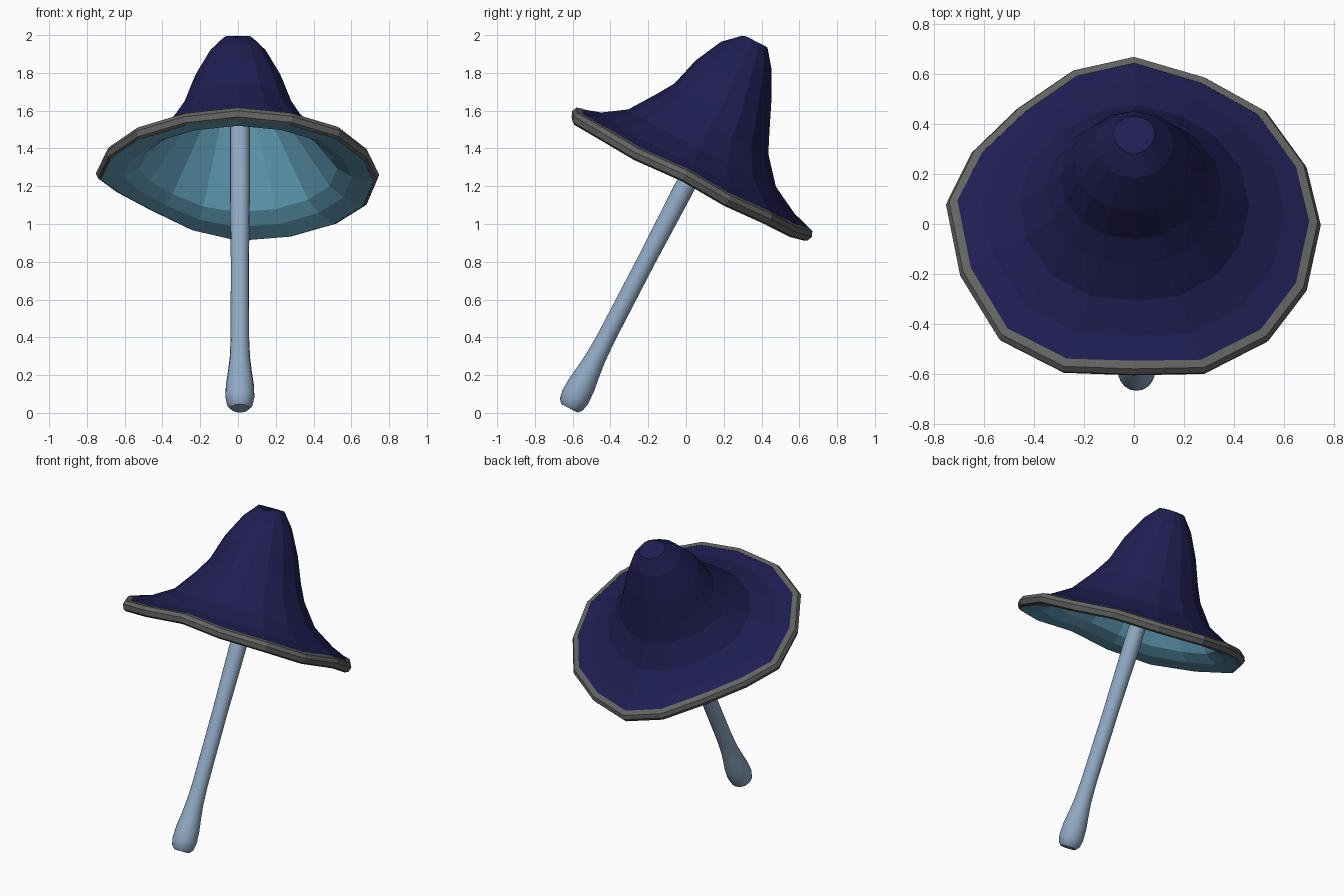
import bpy, bmesh, math
from mathutils import Matrix

if "Cube" in bpy.data.objects:
    bpy.data.objects.remove(bpy.data.objects["Cube"])

TILT = Matrix.Translation((0, -0.6, 0.04)) @ Matrix.Rotation(math.radians(-27.5), 4, 'X')

# Hand-shaped unevenness of the brim, per side: (sideways, forward, lift) in hundredths
WARP = [(0, -3.5, -.5), (0, -4, -2), (0, -2.7, -1.4), (0, -3, -2),
        (0, 0, -.5), (4, -2, 2.2), (6, -5, 5.3), (4, -2, 6.5),
        (-.5, 3.5, 4), (-.5, 0, 1), (-1, -4.5, -2), (0, -4, -2),
        (0, -1, 0), (0, -4.5, -2), (1, -5, -2), (0, -5, -2.5)]


def material(name, rgb):
    m = bpy.data.materials.new(name)
    m.diffuse_color = (*rgb, 1)
    m.use_nodes = True
    m.node_tree.nodes["Principled BSDF"].inputs["Base Color"].default_value = m.diffuse_color
    return m


def lathe(name, rings, mat, stretch=1.0, brim=False, shift=(0, 0), closed=False,
          cap_start=False, cap_end=False, flip=False, dent=0.0):
    """Skin 16-sided rings of (radius, height, centre offset) around the tilted axis."""
    sides = 16
    bm = bmesh.new()
    loops = []
    for k, (r, h, c) in enumerate(rings):
        loop = []
        for i in range(sides):
            a = 2 * math.pi * i / sides
            x = r * stretch * math.cos(a) + shift[0]
            y = r * math.sin(a) + c + shift[1]
            z = h
            if brim:
                w = min(1, (r / 0.67) ** 3)
                dx, dy, dz = (d * 0.01 * w for d in WARP[i])
                x, y, z = x + dx, y + dy, z + dz - 0.02 * w * math.cos(a) ** 2
            if k == len(rings) - 1:
                z -= dent * max(0, -math.sin(a)) ** 8
            loop.append(bm.verts.new((x, y, z)))
        loops.append(loop)
    pairs = list(zip(loops, loops[1:]))
    if closed:
        pairs.append((loops[-1], loops[0]))
    for a, b in pairs:
        for i in range(sides):
            j = (i + 1) % sides
            bm.faces.new((a[i], a[j], b[j], b[i]))
    if cap_start:
        bm.faces.new(loops[0][::-1])
    if cap_end:
        bm.faces.new(loops[-1])
    if flip:
        bmesh.ops.reverse_faces(bm, faces=bm.faces[:])
    bm.transform(TILT)
    me = bpy.data.meshes.new(name)
    bm.to_mesh(me)
    bm.free()
    me.materials.append(mat)
    ob = bpy.data.objects.new(name, me)
    bpy.context.collection.objects.link(ob)
    return ob


navy = material("navy cap", (0.0135, 0.013, 0.085))
grey = material("grey rim", (0.125, 0.125, 0.122))
teal = material("teal underside", (0.14, 0.40, 0.56))
pale = material("pale blue stem", (0.28, 0.40, 0.55))

# Bell-shaped cap with a flat, slightly dented tip
cap = [(0.672, 1.413, 0), (0.575, 1.445, 0), (0.44, 1.525, -0.02),
       (0.337, 1.66, -0.033), (0.283, 1.76, -0.025), (0.226, 1.92, -0.039),
       (0.15, 2.07, -0.042), (0.08, 2.157, -0.04)]
lathe("cap", cap, navy, 1.05, True, cap_end=True, dent=0.025)

# Rounded band around the edge of the cap
rim = [(0.682, 1.345, 0), (0.70, 1.352, 0), (0.712, 1.382, 0),
       (0.70, 1.408, 0), (0.668, 1.417, 0)]
lathe("rim", rim, grey, 1.05, True, closed=True)

# Hollow underside: a flat lip, then a steep cone
under = [(0.686, 1.344, 0), (0.575, 1.366, 0), (0.50, 1.41, -0.01),
         (0.235, 1.77, -0.03), (0.07, 2.08, -0.042)]
lathe("underside", under, teal, 1.05, True, cap_end=True, flip=True)

# Slender stem with a bulb at the foot
stem = [(0.048, -0.022, 0), (0.068, 0.0, 0), (0.077, 0.045, 0),
        (0.074, 0.12, 0), (0.063, 0.20, 0), (0.054, 0.28, 0),
        (0.049, 0.40, 0), (0.048, 0.85, 0), (0.053, 1.25, 0), (0.053, 2.04, 0)]
foot = lathe("stem", stem, pale, shift=(0.01, -0.008), cap_start=True, cap_end=True)
bpy.context.view_layer.objects.active = foot
foot.select_set(True)
bpy.ops.object.shade_smooth_by_angle(angle=math.radians(35))
